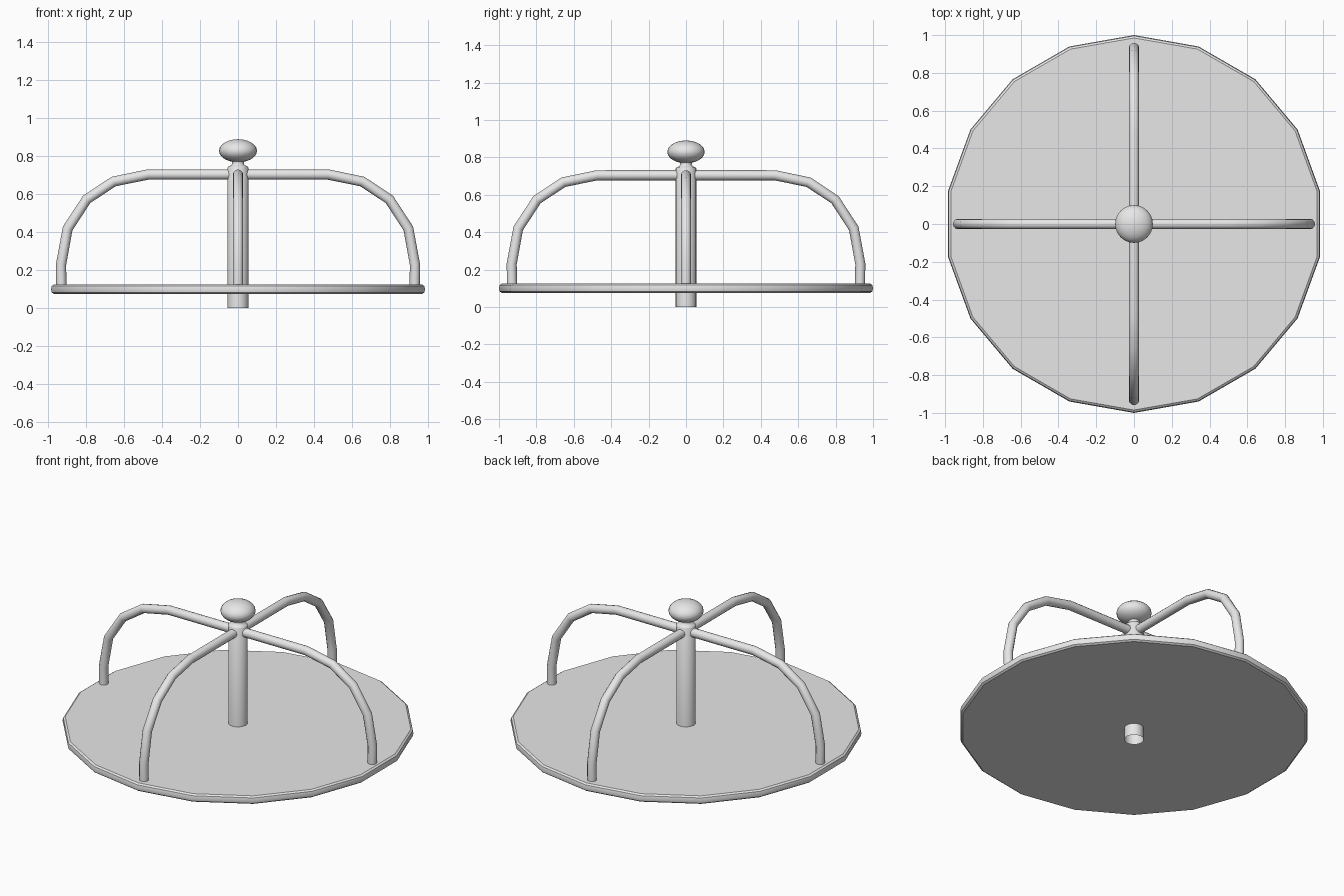
import bpy, bmesh
from math import pi, cos, sin, radians
from mathutils import Vector, Matrix

cube = bpy.data.objects.get("Cube")
if cube:
    bpy.data.objects.remove(cube, do_unlink=True)

grey = bpy.data.materials.new("light_grey")
grey.use_nodes = True
grey.diffuse_color = (0.8, 0.8, 0.8, 1)
grey.node_tree.nodes["Principled BSDF"].inputs["Base Color"].default_value = grey.diffuse_color


def finish(name, bm, angle):
    """Turn a bmesh into a smooth shaded object with sharp corners kept."""
    mesh = bpy.data.meshes.new(name)
    bmesh.ops.recalc_face_normals(bm, faces=bm.faces)
    bm.to_mesh(mesh)
    bm.free()
    mesh.materials.append(grey)
    mesh.shade_smooth()
    mesh.set_sharp_from_angle(angle=radians(angle))
    obj = bpy.data.objects.new(name, mesh)
    bpy.context.collection.objects.link(obj)
    return obj


def lathe(name, profile, sides, angle):
    """Revolve (radius, height) points about z, first vertex on +y."""
    bm = bmesh.new()
    verts = [bm.verts.new((0, r, z)) for r, z in profile]
    edges = [bm.edges.new(pair) for pair in zip(verts, verts[1:])]
    bmesh.ops.spin(bm, geom=verts + edges, cent=(0, 0, 0), axis=(0, 0, 1),
                   angle=2 * pi, steps=sides)
    bmesh.ops.remove_doubles(bm, verts=bm.verts, dist=0.0005)
    return finish(name, bm, angle)


def tube(name, path, radius, sides, turn):
    """Sweep a circle along a path in the xz plane, turned about z."""
    bm = bmesh.new()
    pts = [Vector((x, 0, z)) for x, z in path]
    rings = []
    for i, p in enumerate(pts):
        before = (p - pts[i - 1]).normalized() if i else Vector((0, 0, 1))
        after = (pts[i + 1] - p).normalized() if i + 1 < len(pts) else before
        tangent = (before + after).normalized()
        normal = tangent.cross(Vector((0, 1, 0)))
        ring = []
        for k in range(sides):
            a = 2 * pi * k / sides
            ring.append(bm.verts.new(p + radius * (cos(a) * normal + sin(a) * Vector((0, 1, 0)))))
        rings.append(ring)
    for low, high in zip(rings, rings[1:]):
        for k in range(sides):
            n = (k + 1) % sides
            bm.faces.new((low[k], low[n], high[n], high[k]))
    bm.faces.new(rings[0])
    bm.faces.new(rings[-1])
    bmesh.ops.rotate(bm, verts=bm.verts, cent=(0, 0, 0), matrix=Matrix.Rotation(turn, 3, 'Z'))
    return finish(name, bm, 40)


# Platform with a rounded rim
lathe("platform", [(0, 0.075), (0.985, 0.075), (0.996, 0.083), (1, 0.1),
                   (0.996, 0.117), (0.985, 0.125), (0, 0.125)], 18, 35)

# Centre post, open at the bottom
lathe("centre_post", [(0.055, 0), (0.055, 0.74), (0.05, 0.747), (0.036, 0.752),
                      (0.03, 0.762), (0.034, 0.775)], 24, 50)

# Flattened knob on the post
knob = [(0.1 * sin(pi * i / 12), 0.829 - 0.061 * cos(pi * i / 12)) for i in range(13)]
lathe("knob", knob, 24, 60)

# Four bent handrails
rail = [(0.93, 0.1), (0.932, 0.23), (0.897, 0.42), (0.797, 0.573),
        (0.655, 0.667), (0.475, 0.704), (0.04, 0.704)]
for i, side in enumerate(("left", "back", "right", "front")):
    tube(side + "_handrail", rail, 0.027, 12, i * pi / 2)
